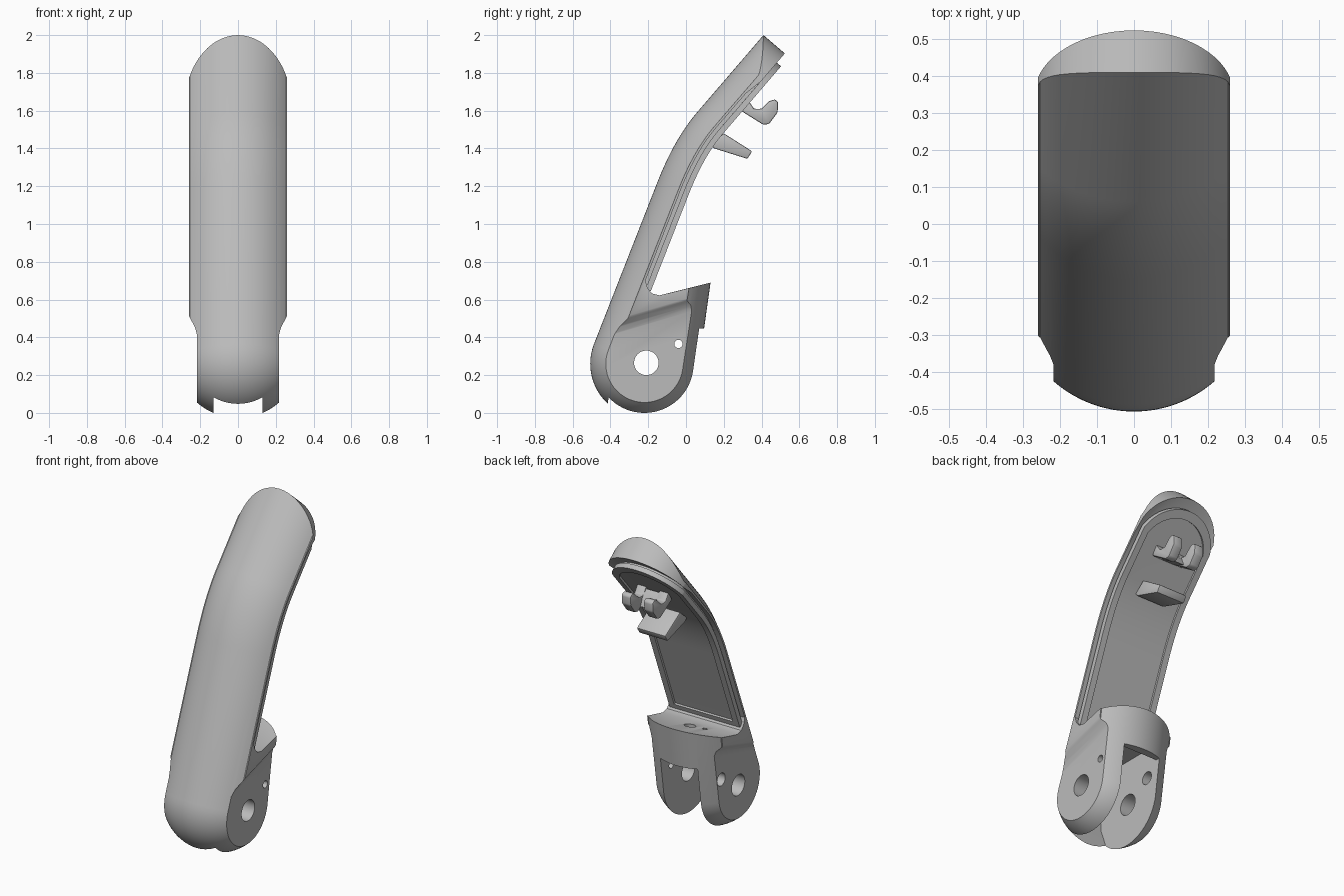
import bpy, bmesh, math
from mathutils import Vector, Matrix

cube = bpy.data.objects.get("Cube")
if cube:
    bpy.data.objects.remove(cube)

grey = bpy.data.materials.new("plain grey")
grey.use_nodes = True
grey.diffuse_color = (0.5, 0.5, 0.5, 1)
grey.node_tree.nodes["Principled BSDF"].inputs["Base Color"].default_value = (0.5, 0.5, 0.5, 1)

ZERO = Vector((0, 0))


def V(y, z):
    return Vector((y, z))


def link(name, bm):
    bmesh.ops.recalc_face_normals(bm, faces=bm.faces)
    me = bpy.data.meshes.new(name)
    bm.to_mesh(me)
    bm.free()
    me.materials.append(grey)
    ob = bpy.data.objects.new(name, me)
    bpy.context.collection.objects.link(ob)
    return ob


def loft(name, pts, xs, crown=0.33, end=0.27):
    """Stack side profiles along x; pts hold (point, crown inset, end inset)."""
    bm = bmesh.new()
    rings = []
    for x in xs:
        d = min(crown - math.sqrt(crown ** 2 - x * x), 0.118)
        e = end - math.sqrt(end ** 2 - x * x)
        rings.append([bm.verts.new((x, *(p + d * a + e * b))) for p, a, b in pts])
    n = len(pts)
    for r, s in zip(rings, rings[1:]):
        for i in range(n):
            bm.faces.new((r[i], r[(i + 1) % n], s[(i + 1) % n], s[i]))
    bm.faces.new(rings[0])
    bm.faces.new(rings[-1])
    return link(name, bm)


def prism(name, outline, x0, x1):
    return loft(name, [(V(*p), ZERO, ZERO) for p in outline], (x0, x1), 9, 9)


def cylinder(name, r, matrix, depth):
    bm = bmesh.new()
    bmesh.ops.create_cone(bm, cap_ends=True, segments=32, radius1=r, radius2=r,
                          depth=depth, matrix=matrix)
    return link(name, bm)


def cut(ob, cutter):
    mod = ob.modifiers.new("cut", 'BOOLEAN')
    mod.operation, mod.solver, mod.object = 'DIFFERENCE', 'EXACT', cutter
    bpy.context.view_layer.objects.active = ob
    bpy.ops.object.modifier_apply(modifier=mod.name)
    bpy.data.objects.remove(cutter)


def finish(ob, bevel=0):
    bpy.ops.object.select_all(action='DESELECT')
    ob.select_set(True)
    bpy.context.view_layer.objects.active = ob
    if bevel:
        mod = ob.modifiers.new("bevel", 'BEVEL')
        mod.width, mod.segments = bevel, 2
        bpy.ops.object.modifier_apply(modifier=mod.name)
    bpy.ops.object.shade_smooth_by_angle(angle=math.radians(32))


def spread(w, n=28):
    return [w * math.sin(math.pi * (i / n - 0.5)) for i in range(n + 1)]


# Front line of the bent arm, with inward normals
hub, hub_r = V(-0.22, 0.26), 0.287
low_dir, top_dir = V(0.364, 0.931), V(0.65, 0.76)
low_in, top_in = V(0.931, -0.364), V(0.76, -0.65)
bend = []
a, b, c = V(-0.15, 1.225), V(-0.061, 1.452), V(0.06, 1.593)
for i in range(13):
    t = i / 12
    p = a * (1 - t) ** 2 + b * 2 * t * (1 - t) + c * t * t
    tan = ((b - a) * (1 - t) + (c - b) * t).normalized()
    bend.append((p, V(tan.y, -tan.x)))
tip = V(0.41, 2.0)


def strip(name, w, near, far, start_z, tip_gap):
    """Flat band following the arm between two depths, rounded at the tip."""
    path = [(V(-0.487 + 0.391 * (start_z - 0.364), start_z), low_in, ZERO)]
    path += [(p, n, ZERO) for p, n in bend]
    path.append((tip - top_dir * tip_gap, top_in, -top_dir))
    pts = [(p + n * near, ZERO, e) for p, n, e in path]
    pts += [(p + n * far, ZERO, e) for p, n, e in reversed(path)]
    return loft(name, pts, spread(w), 9, w + 0.01)


# Main body: round hub, crowned arm shell and rear block in one profile
pts = []
for i in range(37):
    ang = math.radians(-10 - 191.4 * i / 36)
    r = V(math.cos(ang), math.sin(ang))
    pts.append((hub + r * hub_r, -r, ZERO))
pts += [(p, n, ZERO) for p, n in bend]
pts.append((tip, top_in, -top_dir))
pts.append((tip + top_in * 0.149, ZERO, -top_dir))
pts.append((tip + top_in * 0.13 - top_dir * 0.1, ZERO, -top_dir))
pts += [(p + n * 0.13, ZERO, ZERO) for p, n in reversed(bend)]
for y, z in ((-0.215, 0.70), (-0.203, 0.66), (-0.18, 0.632), (-0.14, 0.622)):
    pts.append((V(y, z), ZERO, ZERO))
pts.append((V(0.13, 0.69), V(-0.968, -0.25), ZERO))
body = loft("arm_body", pts, spread(0.26))

# Hollow between the two hub ears, open at the bottom and the back
cut(body, prism("slot_cutter", [
    (-0.425, -0.1), (-0.41, 0.09), (-0.45, 0.2), (-0.44, 0.33), (-0.38, 0.47),
    (-0.33, 0.55), (0.03, 0.55), (0.04, 0.45), (0.3, 0.43), (0.3, -0.1)], -0.13, 0.13))

# Recessed flat sides around the hub, below a sloping shoulder
for side in (-1, 1):
    bm = bmesh.new()
    ends = []
    for y in (-0.7, 0.4):
        lift = 0.3 * (y + 0.25)
        ends.append([bm.verts.new((side * x, y, z)) for x, z in (
            (0.218, -0.3), (0.218, 0.455 + lift), (0.228, 0.485 + lift),
            (0.255, 0.52 + lift), (0.275, 0.56 + lift), (0.4, 0.56 + lift), (0.4, -0.3))])
    for i in range(7):
        j = (i + 1) % 7
        bm.faces.new((ends[0][i], ends[0][j], ends[1][j], ends[1][i]))
    bm.faces.new(ends[0])
    bm.faces.new(ends[1])
    cut(body, link("side_cutter", bm))

# Pivot hole, pin holes in each ear and holes in the block top
turn = Matrix.Rotation(math.pi / 2, 4, 'Y')
for r, x, y, z, depth in ((0.065, 0, -0.21, 0.265, 1), (0.022, 0.2, -0.04, 0.365, 0.3),
                          (0.04, -0.2, -0.04, 0.365, 0.3)):
    cut(body, cylinder("pin_cutter", r, Matrix.Translation((x, y, z)) @ turn, depth))
for r, x, y in ((0.035, 0, -0.04), (0.015, -0.09, -0.06)):
    cut(body, cylinder("screw_cutter", r, Matrix.Translation((x, y, 0.6)), 0.24))
finish(body)

# Narrow neck and raised back plate with a sunken panel
finish(strip("plate_neck", 0.225, 0.11, 0.16, 0.73, 0.08))
plate = strip("back_plate", 0.245, 0.148, 0.178, 0.71, 0.065)
cut(plate, strip("panel_cutter", 0.205, 0.165, 0.25, 0.74, 0.12))
finish(plate)

# Wedge tab and pair of hooks on the back plate
finish(prism("wedge_tab", [(0.13, 1.42), (0.20, 1.48), (0.35, 1.385), (0.325, 1.345),
                           (0.15, 1.40)], -0.1, 0.1), 0.006)
hook = [(0.31, 1.63), (0.33, 1.655), (0.36, 1.61), (0.40, 1.61), (0.44, 1.65), (0.47, 1.66),
        (0.488, 1.645), (0.485, 1.59), (0.44, 1.53), (0.41, 1.525), (0.29, 1.60)]
for name, x0, x1 in (("left_hook", 0.045, 0.11), ("right_hook", -0.11, -0.045)):
    finish(prism(name, hook, x0, x1), 0.008)
finish(prism("hook_web", [(0.30, 1.62), (0.33, 1.64), (0.37, 1.60), (0.39, 1.55),
                          (0.29, 1.60)], -0.06, 0.06))
